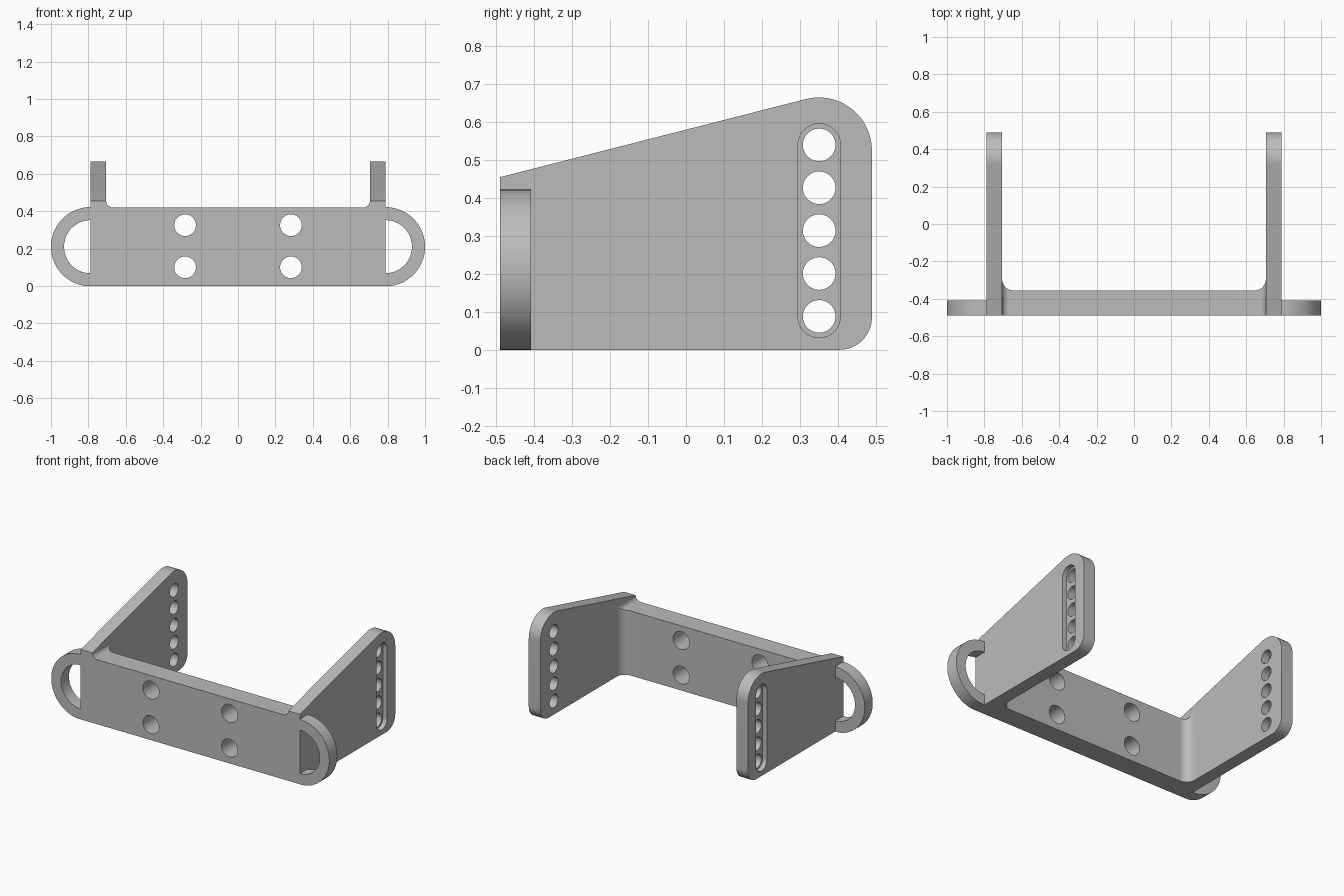
import bpy
import bmesh
from math import sin, cos, radians

cube = bpy.data.objects.get("Cube")
if cube:
    bpy.data.objects.remove(cube, do_unlink=True)

steel = bpy.data.materials.new("plain_grey")
steel.use_nodes = True
grey = (0.5, 0.5, 0.5, 1)
steel.diffuse_color = grey
steel.node_tree.nodes["Principled BSDF"].inputs["Base Color"].default_value = grey


def arc(cx, cy, r, start, end, n=16):
    angles = [radians(start + (end - start) * i / n) for i in range(n + 1)]
    return [(cx + r * cos(a), cy + r * sin(a)) for a in angles]


def circle(cx, cy, r, n=40):
    return arc(cx, cy, r, 0, 360, n)[:-1]


def prism(name, points, axis, low, high):
    """Extrude a flat outline along one axis between two positions."""
    place = {"x": lambda u, v, d: (d, u, v),
             "y": lambda u, v, d: (u, d, v),
             "z": lambda u, v, d: (u, v, d)}[axis]
    bm = bmesh.new()
    bottom = [bm.verts.new(place(u, v, low)) for u, v in points]
    top = [bm.verts.new(place(u, v, high)) for u, v in points]
    bm.faces.new(bottom)
    bm.faces.new(top)
    for i in range(len(points)):
        j = (i + 1) % len(points)
        bm.faces.new((bottom[i], bottom[j], top[j], top[i]))
    bmesh.ops.recalc_face_normals(bm, faces=bm.faces)
    mesh = bpy.data.meshes.new(name)
    bm.to_mesh(mesh)
    bm.free()
    mesh.materials.append(steel)
    obj = bpy.data.objects.new(name, mesh)
    bpy.context.collection.objects.link(obj)
    return obj


def activate(obj):
    bpy.ops.object.select_all(action="DESELECT")
    obj.select_set(True)
    bpy.context.view_layer.objects.active = obj


def cut(obj, cutter):
    mod = obj.modifiers.new("cut", "BOOLEAN")
    mod.operation = "DIFFERENCE"
    mod.solver = "EXACT"
    mod.object = cutter
    activate(obj)
    bpy.ops.object.modifier_apply(modifier=mod.name)
    bpy.data.objects.remove(cutter, do_unlink=True)


def finish(obj):
    activate(obj)
    bpy.ops.object.shade_smooth_by_angle(angle=radians(30))


FRONT, BACK = -0.49, 0.49
INNER, OUTER = 0.705, 0.788   # inner and outer faces of the side plates
HEIGHT = 0.42                 # height of the cross plate

# Cross plate with filleted inner corners
r = 0.06
y = -0.355 + r
cross_plate = prism("cross_plate",
                    [(-INNER, FRONT), (INNER, FRONT)]
                    + arc(INNER - r, y, r, 0, -90)
                    + arc(r - INNER, y, r, -90, -180),
                    "z", 0, HEIGHT + 0.03)

# Rounded trough that leaves small fillets up to the side plates
r = 0.035
cut(cross_plate, prism("top_cutter",
                       [(INNER, 0.6), (-INNER, 0.6)]
                       + arc(r - INNER, HEIGHT + r, r, 180, 270)
                       + arc(INNER - r, HEIGHT + r, r, 270, 360),
                       "y", -0.6, -0.2))

# Four mounting holes
for x in (-0.283, 0.283):
    for z in (0.1, 0.325):
        cut(cross_plate, prism("hole_cutter", circle(x, z, 0.058), "y", -0.6, -0.2))
finish(cross_plate)

for side, s in (("left", 1), ("right", -1)):
    # Tapered side plate
    plate = prism(side + "_side_plate",
                  [(FRONT, 0)]
                  + arc(BACK - 0.085, 0.085, 0.085, -90, 0)
                  + arc(BACK - 0.14, 0.525, 0.14, 0, 104.4, 24)
                  + [(FRONT, 0.455)],
                  "x", s * INNER, s * OUTER)
    # Shallow slot on the outer face with a row of through holes
    cut(plate, prism("slot_cutter",
                     arc(0.351, 0.088, 0.056, 180, 360, 24)
                     + arc(0.351, 0.54, 0.056, 0, 180, 24),
                     "x", s * (OUTER - 0.03), s * 0.9))
    for i in range(5):
        cut(plate, prism("hole_cutter", circle(0.351, 0.088 + 0.113 * i, 0.043),
                         "x", s * 0.6, s * 0.9))
    finish(plate)

    # Half-ring lug
    outline = (arc(OUTER, 0.21, 0.212, -90, 90, 36)
               + arc(OUTER, 0.21, 0.142, 90, -90, 36))
    lug = prism(side + "_loop", [(s * u, max(v, 0)) for u, v in outline],
                "y", FRONT, -0.408)
    finish(lug)
